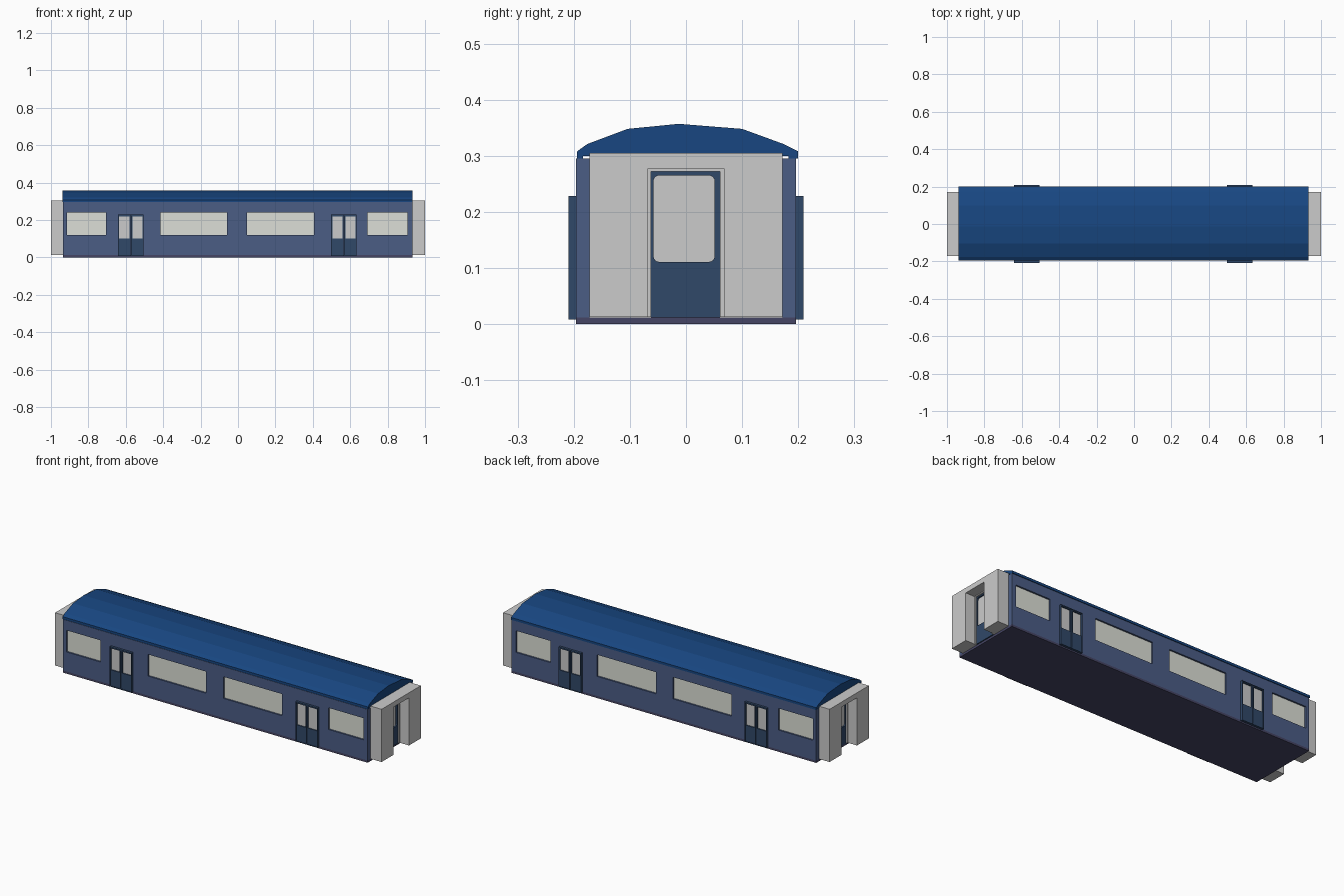
import bpy, bmesh
from math import sin, cos, pi

if "Cube" in bpy.data.objects:
    bpy.data.objects.remove(bpy.data.objects["Cube"])


def material(name, rgb):
    m = bpy.data.materials.new(name)
    m.diffuse_color = (*rgb, 1)
    m.use_nodes = True
    m.node_tree.nodes["Principled BSDF"].inputs["Base Color"].default_value = m.diffuse_color
    return m


WALL = material("wall_blue", (0.07, 0.11, 0.235))
ROOF = material("roof_blue", (0.009, 0.062, 0.22))
DOOR = material("door_blue", (0.03, 0.065, 0.14))
FLOOR = material("floor_dark", (0.06, 0.06, 0.13))
GLASS = material("window_glass", (0.72, 0.74, 0.68))


def rect(u0, u1, v0, v1, r=0.0, seg=4):
    """Rectangle outline, optionally with rounded corners."""
    if r == 0:
        return [(u0, v0), (u1, v0), (u1, v1), (u0, v1)]
    pts = []
    corners = [(u1 - r, v0 + r, -pi / 2), (u1 - r, v1 - r, 0),
               (u0 + r, v1 - r, pi / 2), (u0 + r, v0 + r, pi)]
    for cu, cv, a in corners:
        for i in range(seg + 1):
            t = a + i * pi / 2 / seg
            pts.append((cu + r * cos(t), cv + r * sin(t)))
    return pts


def plate(name, axis, lo, hi, outline, holes=(), mat=None):
    """Extrude an outline with holes along x (u,v = y,z) or y (u,v = x,z)."""
    bm = bmesh.new()
    place = (lambda u, v, w: (w, u, v)) if axis == "x" else (lambda u, v, w: (u, w, v))
    caps = ([], [])
    for loop in [outline, *holes]:
        a, b = ([bm.verts.new(place(u, v, w)) for u, v in loop] for w in (lo, hi))
        n = len(loop)
        for i in range(n):
            j = (i + 1) % n
            bm.faces.new((a[i], a[j], b[j], b[i]))
            caps[0].append(bm.edges.get((a[i], a[j])))
            caps[1].append(bm.edges.get((b[i], b[j])))
    normal = (1, 0, 0) if axis == "x" else (0, 1, 0)
    for edges in caps:
        if holes:
            bmesh.ops.triangle_fill(bm, edges=edges, use_beauty=True, normal=normal)
        else:
            bmesh.ops.contextual_create(bm, geom=edges)
    bmesh.ops.recalc_face_normals(bm, faces=bm.faces[:])
    me = bpy.data.meshes.new(name)
    bm.to_mesh(me)
    bm.free()
    if mat:
        me.materials.append(mat)
    ob = bpy.data.objects.new(name, me)
    bpy.context.collection.objects.link(ob)
    return ob


# Floor slab
plate("floor", "x", -0.935, 0.932, rect(-0.196, 0.196, 0, 0.012), mat=FLOOR)

# Faceted roof with drip edges
plate("roof", "x", -0.938, 0.932, [
    (-0.194, 0.295), (-0.194, 0.308), (-0.176, 0.321), (-0.104, 0.348), (-0.013, 0.357),
    (0.1, 0.348), (0.174, 0.321), (0.2, 0.308), (0.2, 0.295), (0.183, 0.295),
    (0.183, 0.300), (0.172, 0.300), (0.172, 0.305), (-0.172, 0.305), (-0.172, 0.300),
    (-0.184, 0.300), (-0.184, 0.295)], mat=ROOF)

windows = [(-0.915, -0.705), (-0.415, -0.058), (0.047, 0.407), (0.692, 0.905)]
doors = [-0.573, 0.566]

for s, side in ((-1, "front"), (1, "back")):
    # Side wall with window openings and recessed panes
    plate(f"{side}_wall", "y", s * 0.172, s * 0.196, rect(-0.935, 0.932, 0.012, 0.295),
          [rect(a, b, 0.12, 0.24) for a, b in windows], WALL)
    for i, (a, b) in enumerate(windows):
        plate(f"{side}_window_{i + 1}", "y", s * 0.178, s * 0.187,
              rect(a, b, 0.12, 0.24), mat=GLASS)

    # Double sliding doors
    for i, c in enumerate(doors):
        tag = f"{side}_door_{i + 1}"
        plate(f"{tag}_frame", "y", s * 0.190, s * 0.209, rect(c - 0.068, c + 0.068, 0.008, 0.228),
              [rect(c - 0.064, c + 0.064, 0.012, 0.223)], DOOR)
        for d, leaf in ((-1, "left"), (1, "right")):
            u0, u1 = sorted((c + d * 0.002, c + d * 0.064))
            h0, h1 = sorted((c + d * 0.008, c + d * 0.062))
            plate(f"{tag}_{leaf}_leaf", "y", s * 0.190, s * 0.207, rect(u0, u1, 0.012, 0.223),
                  [rect(h0, h1, 0.10, 0.219)], DOOR)
            plate(f"{tag}_{leaf}_pane", "y", s * 0.192, s * 0.201, rect(h0, h1, 0.10, 0.219))

for s, side in ((-1, "left"), (1, "right")):
    # Gangway surround, open at the doorway
    plate(f"{side}_gangway", "x", s * 0.90, s * 1.0, [
        (-0.172, 0.013), (-0.068, 0.013), (-0.068, 0.277), (0.068, 0.277),
        (0.068, 0.013), (0.172, 0.013), (0.172, 0.305), (-0.172, 0.305)])
    # Door frame, door and rounded window in the doorway
    plate(f"{side}_end_door_frame", "x", s * 0.905, s * 0.945, [
        (-0.068, 0.013), (-0.062, 0.013), (-0.062, 0.272), (0.061, 0.272),
        (0.061, 0.013), (0.068, 0.013), (0.068, 0.277), (-0.068, 0.277)])
    hole = rect(-0.058, 0.051, 0.111, 0.265, 0.01)
    plate(f"{side}_end_door", "x", s * 0.915, s * 0.938,
          rect(-0.062, 0.061, 0.012, 0.272), [hole], DOOR)
    plate(f"{side}_end_door_pane", "x", s * 0.920, s * 0.930, hole)
